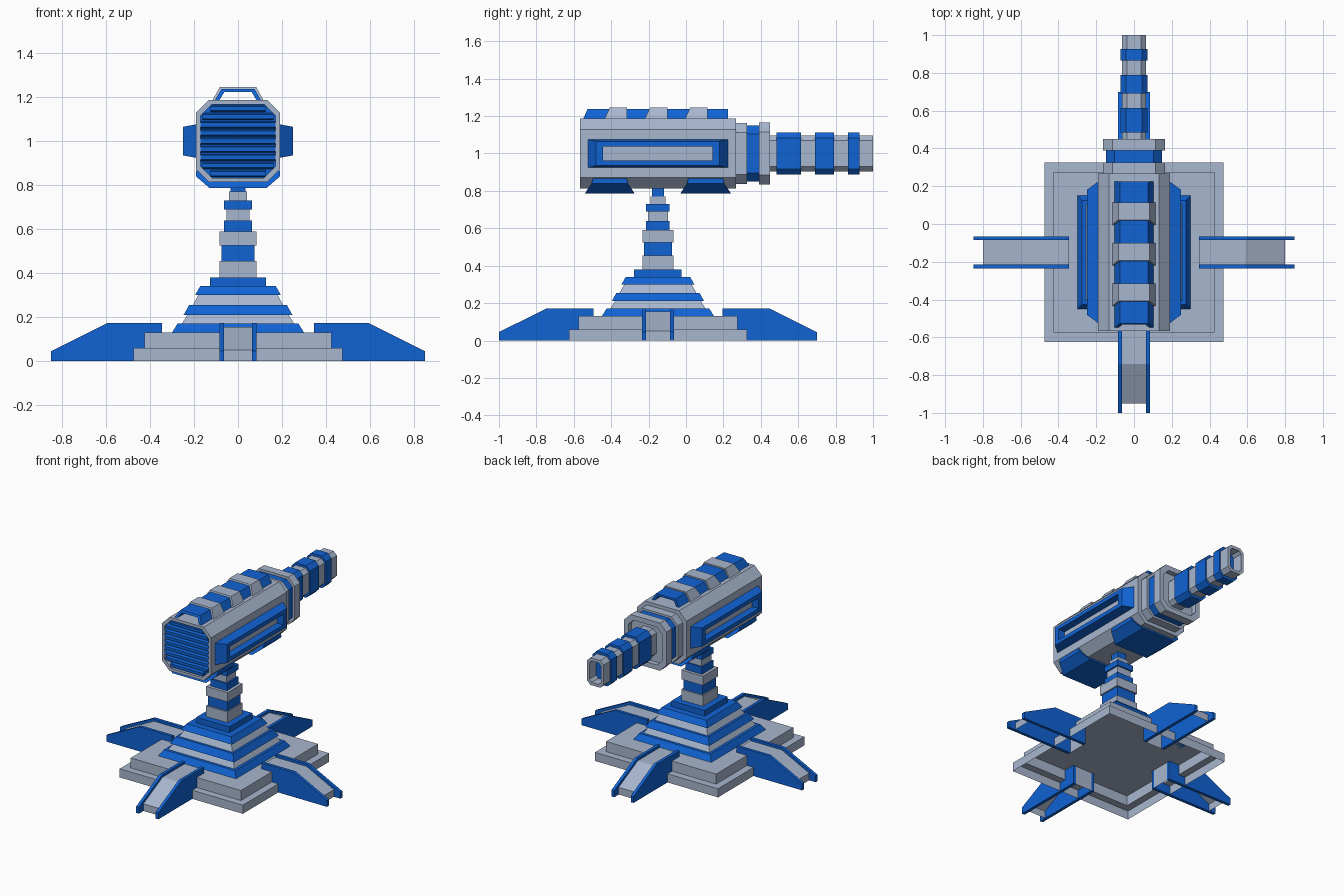
import bpy, bmesh
from math import cos, sin, pi

if "Cube" in bpy.data.objects:
    bpy.data.objects.remove(bpy.data.objects["Cube"], do_unlink=True)

CY = -0.15   # pedestal axis in y
ZC = 1.0     # height of the barrel axis


def material(name, rgb):
    m = bpy.data.materials.new(name)
    m.use_nodes = True
    m.diffuse_color = (*rgb, 1)
    m.node_tree.nodes["Principled BSDF"].inputs["Base Color"].default_value = (*rgb, 1)
    return m


BLUE = material("strong_blue", (0.005, 0.125, 0.66))
GREY = material("pale_blue_grey", (0.39, 0.47, 0.62))


def loft(name, rings, mat, start=True, end=True, end_mat=None, closed=True):
    """Skin a list of matching point rings, with optional caps."""
    bm = bmesh.new()
    rows = [[bm.verts.new(p) for p in ring] for ring in rings]
    n = len(rows[0])
    for a, b in zip(rows, rows[1:]):
        for i in range(n if closed else n - 1):
            j = (i + 1) % n
            bm.faces.new((a[i], a[j], b[j], b[i]))
    if start:
        bm.faces.new(rows[0])
    if end:
        cap = bm.faces.new(rows[-1])
        cap.material_index = 1 if end_mat else 0
    bmesh.ops.recalc_face_normals(bm, faces=bm.faces)
    mesh = bpy.data.meshes.new(name)
    bm.to_mesh(mesh)
    bm.free()
    mesh.materials.append(mat)
    if end_mat:
        mesh.materials.append(end_mat)
    ob = bpy.data.objects.new(name, mesh)
    bpy.context.collection.objects.link(ob)
    return ob


def square(h, z):
    return [(sx * h, CY + sy * h, z) for sx, sy in ((-1, -1), (1, -1), (1, 1), (-1, 1))]


def octagon(y, hx, hz, c):
    pts = [(hx, hz - c), (hx - c, hz), (c - hx, hz), (-hx, hz - c),
           (-hx, c - hz), (c - hx, -hz), (hx - c, -hz), (hx, c - hz)]
    return [(x, y, ZC + z) for x, z in pts]


# Stepped ground plate, open underneath
loft("ground_plate", [square(0.475, 0), square(0.475, 0.06),
                      square(0.425, 0.06), square(0.425, 0.13)], GREY, start=False)

# Sloped pedestal bands: z from, z to, half width from, half width to
for z0, z1, h0, h1, mat in ((0.13, 0.17, 0.30, 0.275, BLUE), (0.17, 0.21, 0.255, 0.23, GREY),
                            (0.21, 0.255, 0.247, 0.222, BLUE), (0.255, 0.30, 0.205, 0.18, GREY),
                            (0.30, 0.34, 0.195, 0.172, BLUE), (0.34, 0.38, 0.127, 0.127, BLUE)):
    loft("pedestal_band", [square(h0, z0), square(h1, z1)], mat)

# Neck blocks stacked upward: top height, half width
z = 0.38
for top, h, mat in ((0.455, 0.083, GREY), (0.525, 0.074, BLUE), (0.59, 0.083, GREY),
                    (0.64, 0.063, BLUE), (0.69, 0.053, GREY), (0.73, 0.063, BLUE),
                    (0.77, 0.041, GREY), (0.82, 0.033, BLUE)):
    loft("neck_block", [square(h, z), square(h, top)], mat)
    z = top

# Four legs: two blue side plates and a grey channel between them
PLATE = [(0.345, 0), (0.345, 0.172), (0.595, 0.172), (0.85, 0.045), (0.85, 0)]
CHANNEL = [(0.345, 0), (0.345, 0.155), (0.59, 0.155), (0.80, 0.05), (0.80, 0)]
for k in range(4):
    ca, sa = cos(k * pi / 2), sin(k * pi / 2)

    def side(profile, o):
        return [(r * ca - o * sa, CY + r * sa + o * ca, h) for r, h in profile]

    for s in (-1, 1):
        loft("leg_plate", [side(PLATE, s * 0.064), side(PLATE, s * 0.085)], BLUE)
    loft("leg_channel", [side(CHANNEL, -0.064), side(CHANNEL, 0.064)], GREY,
         start=False, end=False, closed=False)

# Main housing with a recessed front grille
loft("housing", [octagon(0.267, 0.19, 0.187, 0.058), octagon(-0.567, 0.19, 0.187, 0.058),
                 octagon(-0.567, 0.17, 0.167, 0.052), octagon(-0.535, 0.17, 0.167, 0.052)],
     GREY, end_mat=BLUE)
SLATS = 9
for i in range(SLATS):
    dz = (i - (SLATS - 1) / 2) * 0.037
    w = 0.17 - max(0, abs(dz) + 0.012 - 0.115)
    rings = [[(-w, y, ZC + dz - h), (w, y, ZC + dz - h), (w, y, ZC + dz + h), (-w, y, ZC + dz + h)]
             for y, h in ((-0.565, 0.010), (-0.534, 0.016))]
    loft("grille_slat", rings, BLUE)

# Side frames around a sunken grey panel
for s, label in ((1, "left"), (-1, "right")):
    rings = [[(s * x, CY + a * hy, ZC + b * hz) for a, b in ((-1, -1), (1, -1), (1, 1), (-1, 1))]
             for x, hy, hz in ((0.185, 0.378, 0.077), (0.25, 0.33, 0.065),
                               (0.25, 0.293, 0.037), (0.20, 0.293, 0.037))]
    loft(label + "_side_frame", rings, BLUE, end_mat=GREY)

# Flared blue pads wrapped under the housing
for name, y0, y1 in (("front_belly_pad", -0.54, -0.275), ("rear_belly_pad", -0.03, 0.24)):
    rings = [[(-x, y0 + t, h), (x, y0 + t, h), (x, y1 - t, h), (-x, y1 - t, h)]
             for x, t, h in ((0.13, 0, 0.787), (0.192, 0.035, 0.84), (0.192, 0.042, 0.866))]
    loft(name, rings, BLUE)


# Hollow top rail with three raised grey arches
def arch(name, y0, y1, foot, top, h, mat):
    base = 1.185
    prof = [(-foot, base), (-top, h), (top, h), (foot, base), (foot - 0.02, base),
            (top - 0.013, h - 0.014), (0.013 - top, h - 0.014), (0.02 - foot, base)]
    loft(name, [[(x, y0 + 0.45 * (q - base), q) for x, q in prof],
                [(x, y1, q) for x, q in prof]], mat)


arch("top_rail", -0.55, 0.225, 0.105, 0.075, 1.237, BLUE)
for y in (-0.435, -0.22, -0.005):
    arch("rail_arch", y, y + 0.12, 0.116, 0.083, 1.246, GREY)

# Collar rings, the last one with a sunken mouth
loft("collar_inner", [octagon(0.26, 0.164, 0.163, 0.05), octagon(0.325, 0.164, 0.163, 0.05)], GREY)
loft("collar_middle", [octagon(0.325, 0.149, 0.149, 0.046), octagon(0.39, 0.149, 0.149, 0.046)], BLUE)
loft("collar_outer", [octagon(0.39, 0.164, 0.166, 0.05), octagon(0.45, 0.164, 0.166, 0.05),
                      octagon(0.45, 0.13, 0.132, 0.04), octagon(0.415, 0.13, 0.132, 0.04)], GREY)

# Hollow barrel with blue bands
loft("barrel", [octagon(0.40, 0.063, 0.095, 0.025), octagon(1.0, 0.063, 0.095, 0.025),
                octagon(1.0, 0.045, 0.075, 0.018), octagon(0.65, 0.045, 0.075, 0.018)], GREY)
for y0, y1 in ((0.485, 0.615), (0.69, 0.79), (0.865, 0.927)):
    loft("barrel_band", [octagon(y0, 0.072, 0.112, 0.03), octagon(y1, 0.072, 0.112, 0.03)], BLUE)
